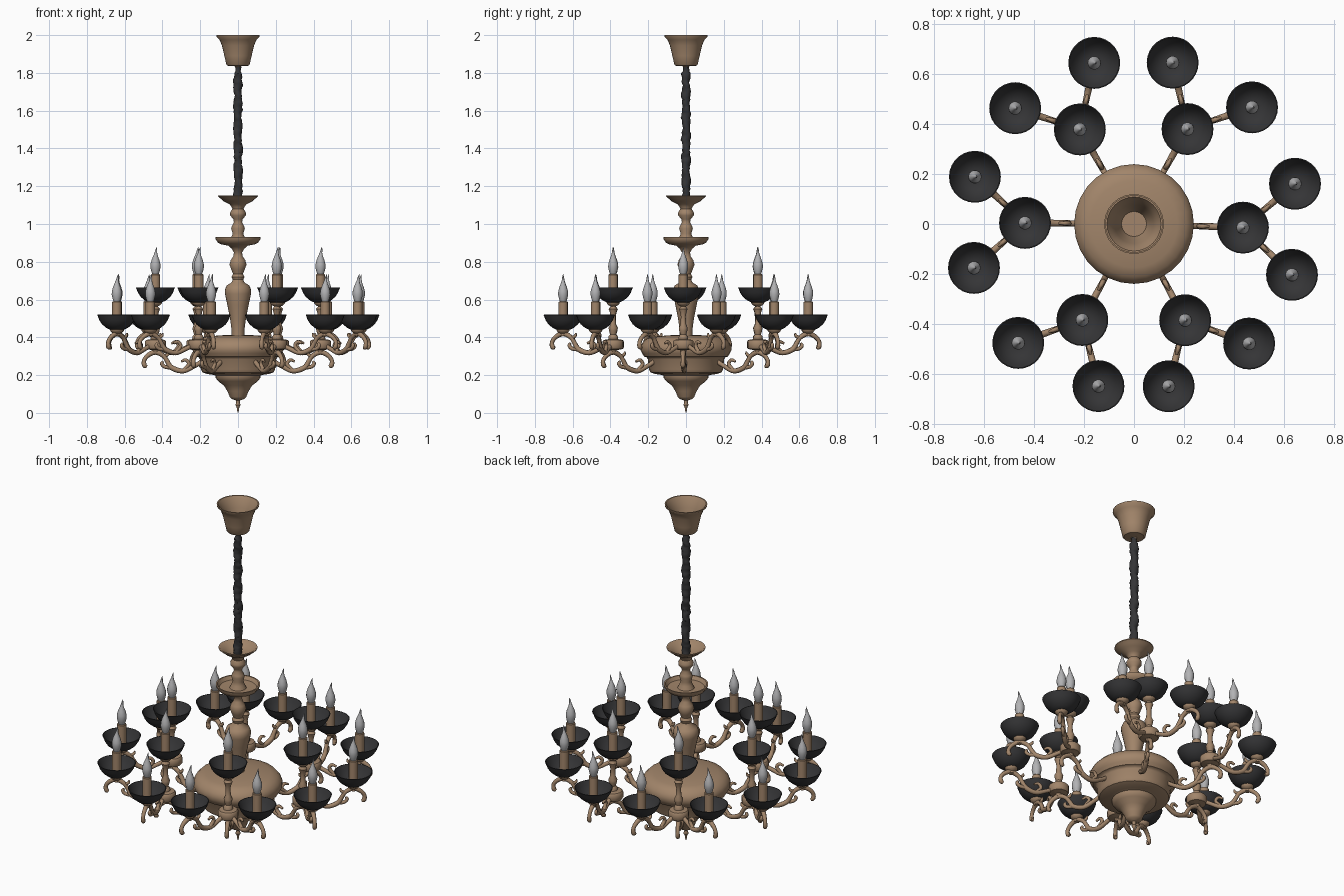
import bpy, bmesh, math, random
from mathutils import Vector, Matrix

random.seed(4)


def material(name, rgb):
    m = bpy.data.materials.new(name)
    m.diffuse_color = (*rgb, 1)
    return m


BRONZE = material("bronze", (0.36, 0.235, 0.145))
BLACK = material("black", (0.035, 0.035, 0.037))
GLASS = material("grey_glass", (0.45, 0.45, 0.46))


def add(name, me, matrix=Matrix()):
    ob = bpy.data.objects.new(name, me)
    ob.matrix_world = matrix
    bpy.context.collection.objects.link(ob)
    return ob


def finish(bm, name, mat, angle=40):
    bmesh.ops.recalc_face_normals(bm, faces=bm.faces)
    for f in bm.faces:
        f.smooth = True
    for e in bm.edges:
        if len(e.link_faces) == 2 and e.calc_face_angle(0) > math.radians(angle):
            e.smooth = False
    me = bpy.data.meshes.new(name)
    bm.to_mesh(me)
    bm.free()
    me.materials.append(mat)
    return me


def skin(bm, rings):
    # joins rings of vertices into a tube with capped ends
    n = len(rings[0])
    for a, b in zip(rings, rings[1:]):
        for i in range(n):
            j = (i + 1) % n
            bm.faces.new((a[i], a[j], b[j], b[i]))
    bm.faces.new(rings[0])
    bm.faces.new(rings[-1])


def lathe(name, profile, mat, n=24, lean=None):
    bm = bmesh.new()
    rings = []
    for r, z in profile:
        dx = lean(z) if lean else 0
        rings.append([bm.verts.new((max(r, 0.0008) * math.cos(2 * math.pi * i / n) + dx,
                                    max(r, 0.0008) * math.sin(2 * math.pi * i / n), z))
                      for i in range(n)])
    skin(bm, rings)
    return finish(bm, name, mat)


def spline(pts, steps=5):
    # Catmull-Rom through points (x, z, radius)
    p = [Vector(q) for q in pts]
    p = [2 * p[0] - p[1]] + p + [2 * p[-1] - p[-2]]
    out = []
    for i in range(1, len(p) - 2):
        a, b, c, d = p[i - 1:i + 3]
        for k in range(steps):
            t = k / steps
            out.append(0.5 * (2 * b + (c - a) * t + (2 * a - 5 * b + 4 * c - d) * t * t
                              + (3 * b - a - 3 * c + d) * t ** 3))
    return out + [p[-2]]


def tubes(name, paths, mat, n=8):
    # round bars swept along paths in the x-z plane
    bm = bmesh.new()
    for path in paths:
        pts = spline(path)
        rings = []
        for i, q in enumerate(pts):
            t = pts[min(i + 1, len(pts) - 1)] - pts[max(i - 1, 0)]
            t = Vector((t.x, 0, t.y)).normalized()
            side = Vector((-t.z, 0, t.x))
            c = Vector((q.x, 0, q.y))
            ring = []
            for k in range(n):
                a = 2 * math.pi * k / n
                ring.append(bm.verts.new(c + q.z * (math.cos(a) * side + math.sin(a) * Vector((0, 1, 0)))))
            rings.append(ring)
        skin(bm, rings)
    return finish(bm, name, mat, 60)


# ceiling canopy, open at the top
add("ceiling_canopy", lathe("ceiling_canopy", [
    (0.012, 1.82), (0.016, 1.835), (0.055, 1.838), (0.062, 1.845), (0.072, 1.89), (0.085, 1.945),
    (0.098, 1.975), (0.114, 1.992), (0.115, 2.0), (0.108, 2.0), (0.092, 1.975),
    (0.078, 1.94), (0.065, 1.89), (0.05, 1.85), (0.0, 1.85)], BRONZE, 32))

# wrinkled sleeve around the hanging chain
bm = bmesh.new()
rings = []
for i in range(69):
    z = 1.10 + 0.73 * i / 68
    cx, cy = random.uniform(-.003, .003), random.uniform(-.003, .003)
    ring = []
    for k in range(12):
        a = 2 * math.pi * k / 12
        r = 0.022 + 0.003 * math.sin(2 * a + z * 55) + random.uniform(-.0015, .0015)
        if i > 65:
            r *= 0.7
        ring.append(bm.verts.new((cx + r * math.cos(a), cy + r * math.sin(a), z)))
    rings.append(ring)
skin(bm, rings)
add("chain_sleeve", finish(bm, "chain_sleeve", BLACK, 50))

# turned central stem with two dishes
add("central_stem", lathe("central_stem", [
    (0.034, 0.39), (0.034, 0.44), (0.042, 0.50), (0.056, 0.57), (0.069, 0.63), (0.07, 0.65),
    (0.06, 0.675), (0.034, 0.69), (0.028, 0.705), (0.034, 0.72), (0.026, 0.735), (0.036, 0.76),
    (0.045, 0.785), (0.038, 0.81), (0.024, 0.83), (0.022, 0.85), (0.034, 0.87), (0.05, 0.885),
    (0.09, 0.893), (0.105, 0.9), (0.118, 0.918), (0.12, 0.93), (0.112, 0.93), (0.1, 0.91),
    (0.045, 0.908), (0.035, 0.93), (0.028, 0.95), (0.036, 0.975), (0.032, 0.99), (0.022, 1.01),
    (0.025, 1.025), (0.041, 1.045), (0.042, 1.06), (0.03, 1.08), (0.034, 1.09), (0.045, 1.105),
    (0.075, 1.12), (0.09, 1.133), (0.105, 1.145), (0.105, 1.15), (0.097, 1.15), (0.07, 1.128),
    (0.03, 1.11), (0.0, 1.11)], BRONZE))

# domed hub with lower bowl and finial
add("hub_body", lathe("hub_body", [
    (0.0, 0.0), (0.005, 0.012), (0.007, 0.03), (0.014, 0.042), (0.009, 0.055), (0.012, 0.066),
    (0.036, 0.075), (0.044, 0.085), (0.056, 0.115), (0.075, 0.145), (0.105, 0.168), (0.118, 0.185),
    (0.12, 0.198), (0.135, 0.202), (0.165, 0.206), (0.188, 0.215), (0.196, 0.23), (0.202, 0.285),
    (0.21, 0.295), (0.222, 0.298), (0.232, 0.315), (0.24, 0.33), (0.24, 0.352), (0.232, 0.37),
    (0.212, 0.392), (0.175, 0.403), (0.1, 0.41), (0.045, 0.413), (0.0, 0.413)], BRONZE, 28))

# shared meshes for the lights; z = 0 is the rim of the drip dish
dish = lathe("drip_dish", [
    (0.0, -0.08), (0.032, -0.08), (0.055, -0.069), (0.078, -0.05), (0.093, -0.027), (0.1, -0.008),
    (0.104, 0.0), (0.1, 0.001), (0.088, -0.023), (0.073, -0.044), (0.052, -0.061), (0.03, -0.068),
    (0.0, -0.068)], BLACK, 28)
candle = lathe("candle_tube", [(0.0, -0.069), (0.025, -0.069), (0.025, 0.067), (0.022, 0.07), (0.0, 0.07)], BRONZE, 14)
bulb = lathe("flame_bulb", [
    (0.016, 0.068), (0.022, 0.085), (0.027, 0.107), (0.026, 0.125), (0.02, 0.147), (0.012, 0.167),
    (0.007, 0.183), (0.0045, 0.2), (0.001, 0.215)], GLASS, 14,
    lambda z: 0.008 * max(0, (z - 0.16) / 0.055) ** 1.5)
collar = lathe("dish_collar", [
    (0.0, -0.112), (0.014, -0.112), (0.013, -0.1), (0.024, -0.095), (0.034, -0.085), (0.036, -0.076),
    (0.0, -0.076)], BRONZE, 14)

# turned post and junction block, in absolute height
post = lathe("inner_post", [
    (0.0, 0.315), (0.014, 0.318), (0.018, 0.332), (0.05, 0.338), (0.056, 0.346), (0.056, 0.378),
    (0.05, 0.386), (0.026, 0.39), (0.024, 0.405), (0.016, 0.415), (0.022, 0.435), (0.024, 0.45),
    (0.015, 0.47), (0.013, 0.51), (0.018, 0.535), (0.024, 0.55), (0.014, 0.562), (0.014, 0.58),
    (0.0, 0.58)], BRONZE, 14)


def scroll(x0, xc, z0, dip, peak):
    # S-shaped arm ending in a hook under the light, with leaf curls
    d = xc - x0
    return [
        [(x0, z0, .013), (x0 + .18 * d, (z0 + dip) / 2, .012), (x0 + .42 * d, dip, .013),
         (xc - .085, dip + .018, .014), (xc - .062, dip + .052, .012), (xc - .042, peak - .02, .012),
         (xc, peak, .014), (xc + .04, peak - .018, .012), (xc + .06, peak - .045, .011),
         (xc + .058, peak - .07, .013), (xc + .046, peak - .078, .008)],
        # curl where the arm turns upward
        [(xc - .085, dip + .018, .011), (xc - .05, dip + .022, .010), (xc - .034, dip + .038, .010),
         (xc - .04, dip + .052, .006)],
        # curl near the root of the arm
        [(x0 + .42 * d, dip, .011), (x0 + .3 * d, dip + .035, .010), (x0 + .36 * d, dip + .058, .009),
         (x0 + .46 * d, dip + .05, .006)],
        # small spur on the back of the hook
        [(xc - .045, peak - .025, .010), (xc - .066, peak - .012, .008), (xc - .07, peak + .002, .004)],
    ]


R, SPREAD = 0.437, 0.273
main_arm = tubes("main_arm", scroll(0.185, R, 0.275, 0.222, 0.322), BRONZE)
branch = tubes("branch_arm", scroll(0.03, SPREAD, 0.36, 0.318, 0.42), BRONZE)


def light(prefix, m):
    for part, me in (("dish", dish), ("candle", candle), ("bulb", bulb), ("collar", collar)):
        add(prefix + "_" + part, me, m)


# six arms, each with one inner light and two outer lights
for i, deg in enumerate((-1.9, 60.6, 119.8, 179.4, 241.7, 298.0)):
    spin = Matrix.Rotation(math.radians(deg), 4, 'Z')
    add(f"main_arm_{i}", main_arm, spin)
    hub = spin @ Matrix.Translation((R, 0, 0))
    add(f"inner_post_{i}", post, hub)
    p = hub.translation
    light(f"inner_{i}", Matrix.Translation((p.x, p.y, 0.664)))
    for side, s in (("left", 1), ("right", -1)):
        m = hub @ Matrix.Rotation(s * math.radians(42), 4, 'Z')
        add(f"branch_arm_{i}_{side}", branch, m)
        q = m @ Vector((SPREAD, 0, 0))
        light(f"outer_{i}_{side}", Matrix.Translation((q.x, q.y, 0.519)))
